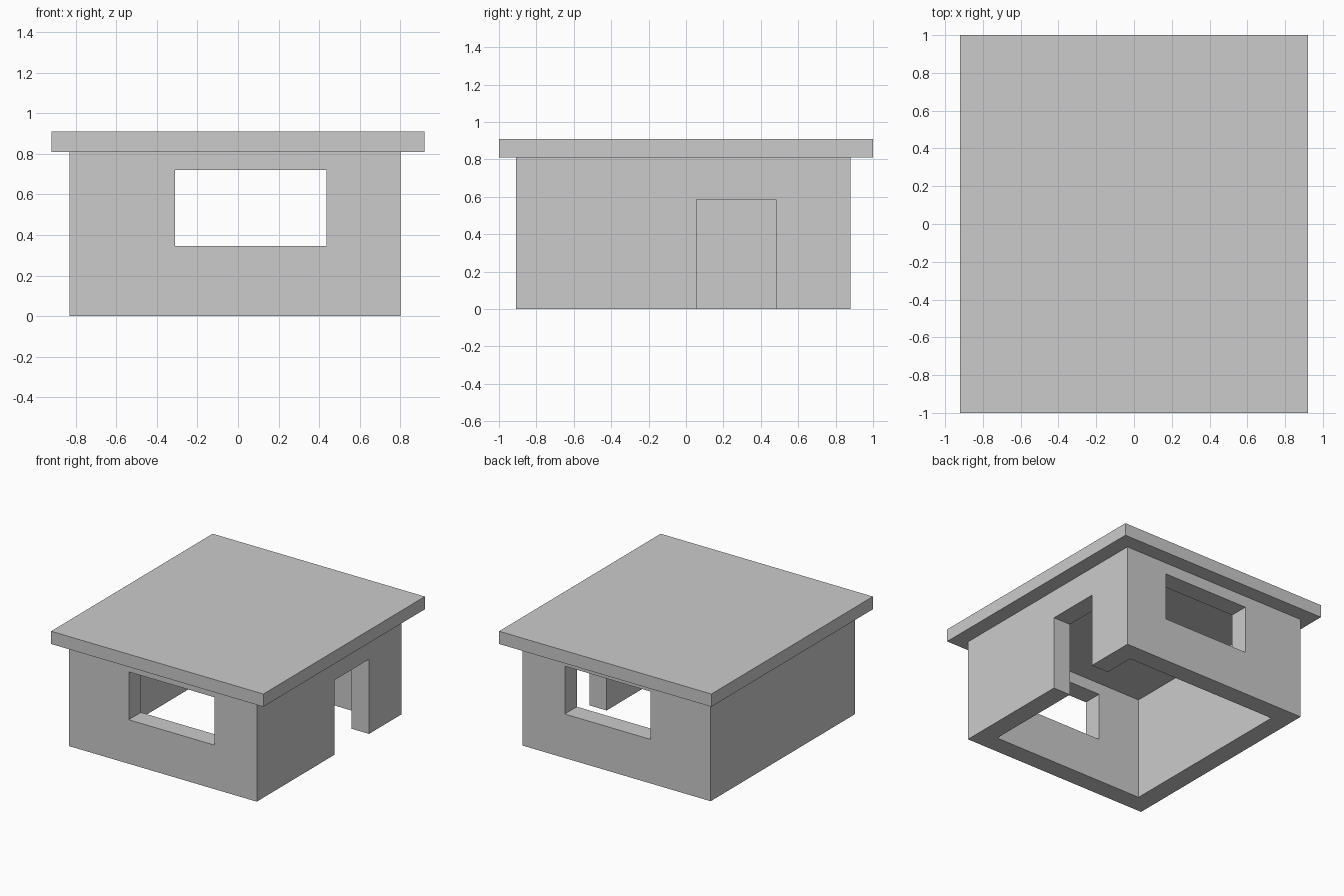
import bpy, bmesh
from mathutils import Vector

if "Cube" in bpy.data.objects:
    bpy.data.objects.remove(bpy.data.objects["Cube"])


def box(name, lo, hi):
    """Axis-aligned box between two corners."""
    lo, hi = Vector(lo), Vector(hi)
    bm = bmesh.new()
    bmesh.ops.create_cube(bm, size=1)
    for v in bm.verts:
        v.co = Vector([(lo[i] + hi[i]) / 2 + v.co[i] * (hi[i] - lo[i]) for i in range(3)])
    mesh = bpy.data.meshes.new(name)
    bm.to_mesh(mesh)
    bm.free()
    ob = bpy.data.objects.new(name, mesh)
    bpy.context.collection.objects.link(ob)
    return ob


def cut(wall, lo, hi):
    """Cut a rectangular opening through a wall and apply it."""
    cutter = box("opening_cutter", lo, hi)
    cutter.hide_render = True
    mod = wall.modifiers.new("opening", 'BOOLEAN')
    mod.operation = 'DIFFERENCE'
    mod.solver = 'EXACT'
    mod.object = cutter
    bpy.context.view_layer.objects.active = wall
    bpy.ops.object.modifier_apply(modifier=mod.name)
    bpy.data.objects.remove(cutter, do_unlink=True)


X0, X1 = -0.83, 0.80     # outer wall limits
Y0, Y1 = -0.91, 0.88
T, H = 0.15, 0.81        # wall thickness and height

# Roof slab
box("roof", (-0.92, -1, H), (0.92, 1, 0.91))

# Left wall, full depth
box("left_wall", (X0, Y0, 0), (X0 + T, Y1, H))

# Front and back walls, each with a wide window
for name, ya, yb in (("front_wall", Y0, Y0 + T), ("back_wall", Y1 - T, Y1)):
    wall = box(name, (X0 + T, ya, 0), (X1, yb, H))
    cut(wall, (-0.31, ya - 0.1, 0.345), (0.435, yb + 0.1, 0.72))

# Right wall with doorway
right = box("right_wall", (X1 - T, Y0 + T, 0), (X1, Y1 - T, H))
cut(right, (X1 - T - 0.1, 0.055, -0.1), (X1 + 0.1, 0.48, 0.585))
